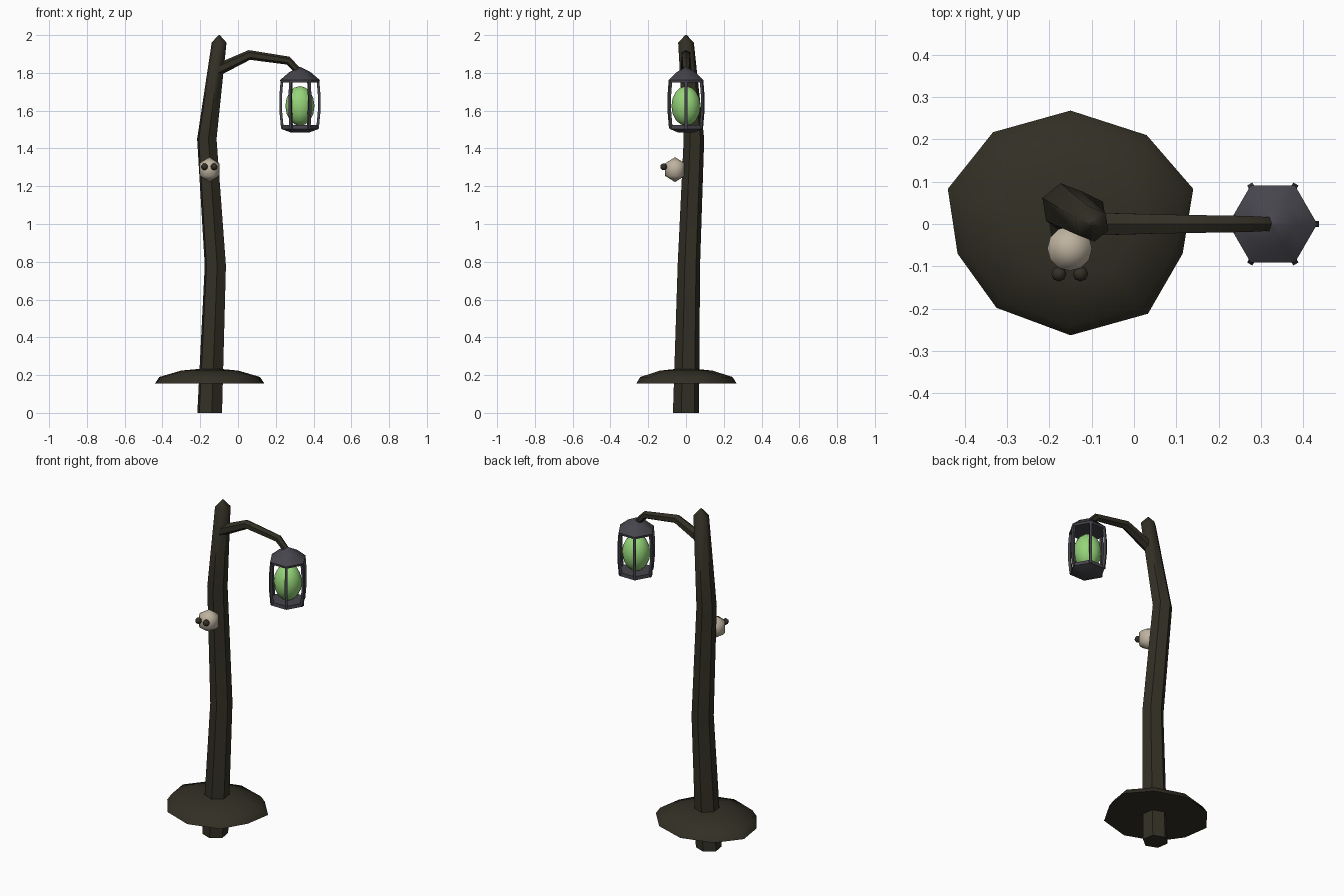
import bpy, bmesh, math
from mathutils import Vector, Matrix

if "Cube" in bpy.data.objects:
    bpy.data.objects.remove(bpy.data.objects["Cube"])


def material(name, rgb):
    m = bpy.data.materials.new(name)
    m.diffuse_color = (*rgb, 1)
    m.use_nodes = True
    m.node_tree.nodes["Principled BSDF"].inputs["Base Color"].default_value = m.diffuse_color
    return m


BARK = material("dark bark", (0.032, 0.029, 0.018))
IRON = material("dark iron", (0.062, 0.059, 0.072))
GLOW = material("green glow", (0.30, 0.66, 0.19))
BONE = material("pale bone", (0.52, 0.45, 0.35))


def finish(name, bm, mat, angle=50):
    bmesh.ops.recalc_face_normals(bm, faces=bm.faces[:])
    me = bpy.data.meshes.new(name)
    bm.to_mesh(me)
    bm.free()
    me.materials.append(mat)
    ob = bpy.data.objects.new(name, me)
    bpy.context.collection.objects.link(ob)
    bpy.ops.object.select_all(action='DESELECT')
    ob.select_set(True)
    bpy.context.view_layer.objects.active = ob
    bpy.ops.object.shade_smooth_by_angle(angle=math.radians(angle))
    return ob


def skin(bm, rings):
    """Join rings of points with quads and close both ends."""
    rows = [[bm.verts.new(p) for p in r] for r in rings]
    n = len(rows[0])
    for a, b in zip(rows, rows[1:]):
        for i in range(n):
            j = (i + 1) % n
            bm.faces.new((a[i], a[j], b[j], b[i]))
    bm.faces.new(rows[0])
    bm.faces.new(rows[-1])


def add_tube(bm, pts, radii, sides, turn=0, upright=False):
    pts = [Vector(p) for p in pts]
    rings = []
    for i, (p, r) in enumerate(zip(pts, radii)):
        t = pts[min(i + 1, len(pts) - 1)] - pts[max(i - 1, 0)]
        if upright:
            t = Vector((0, 0, 1))
        v = (Vector((0, 1, 0)) - t * (t.y / t.length_squared)).normalized()
        u = v.cross(t).normalized()
        angs = [math.radians(turn) + math.tau * k / sides for k in range(sides)]
        rings.append([p + r * (math.cos(a) * u + math.sin(a) * v) for a in angs])
    skin(bm, rings)


def lathe(name, centre, profile, sides, mat, angle=50):
    bm = bmesh.new()
    add_tube(bm, [(centre[0], centre[1], z) for r, z in profile],
             [r for r, z in profile], sides, upright=True)
    return finish(name, bm, mat, angle)


def ball(name, centre, size, seg, rings, mat, angle=70):
    bm = bmesh.new()
    bmesh.ops.create_uvsphere(bm, u_segments=seg, v_segments=rings, radius=1,
                              matrix=Matrix.LocRotScale(Vector(centre), None, Vector(size)))
    return finish(name, bm, mat, angle)


# Crooked post with a pointed top
bm = bmesh.new()
add_tube(bm, [(-.15, 0, 0), (-.12, .015, .78), (-.165, .042, 1.45), (-.1, 0, 1.96), (-.1, 0, 2)],
         [.07, .06, .055, .042, .004], 6, turn=39, upright=True)
finish("post", bm, BARK)

# Uneven mushroom-like skirt around the foot
rim = [(-.15, .268), (.03, .21), (.14, .083), (.115, -.07), (.033, -.212),
       (-.15, -.263), (-.325, -.198), (-.417, -.07), (-.44, .083), (-.333, .217)]
bm = bmesh.new()
skin(bm, [[(-.15 + (x + .15) * s, y * s, z) for x, y in rim]
          for s, z in ((1, .155), (.92, .19), (.52, .224), (.15, .234))])
finish("foot_skirt", bm, BARK, 60)

# Bent branch holding the lantern
bm = bmesh.new()
add_tube(bm, [(-.12, 0, 1.81), (.06, 0, 1.895), (.265, 0, 1.865), (.325, 0, 1.805)],
         [.032, .026, .022, .018], 6)
finish("branch_arm", bm, BARK)

# Lantern roof, tray, six bowed bars and the glowing core
LX = .328
lathe("lantern_roof", (LX, 0), [(.103, 1.75), (.105, 1.762), (.055, 1.805), (.004, 1.83)], 6, IRON)
lathe("lantern_tray", (LX, 0), [(.05, 1.485), (.098, 1.503), (.096, 1.523)], 6, IRON)
bm = bmesh.new()
for k in range(6):
    c, s = math.cos(k * math.pi / 3), math.sin(k * math.pi / 3)
    add_tube(bm, [(LX + r * c, r * s, z) for r, z in
                  ((.093, 1.505), (.102, 1.6), (.102, 1.68), (.095, 1.762))],
             [.01] * 4, 4, turn=45 + 60 * k, upright=True)
finish("lantern_bars", bm, IRON, 30)
ball("lantern_core", (LX, 0, 1.625), (.077, .077, .105), 12, 8, GLOW)

# Small pale face on the post with two beady eyes
ball("pale_face", (-.152, -.058, 1.288), (.061, .061, .066), 12, 3, BONE)
for side, name in ((-1, "left_eye"), (1, "right_eye")):
    ball(name, (-.152 + side * .0255, -.118, 1.303), (.018, .018, .018), 8, 6, BARK)
